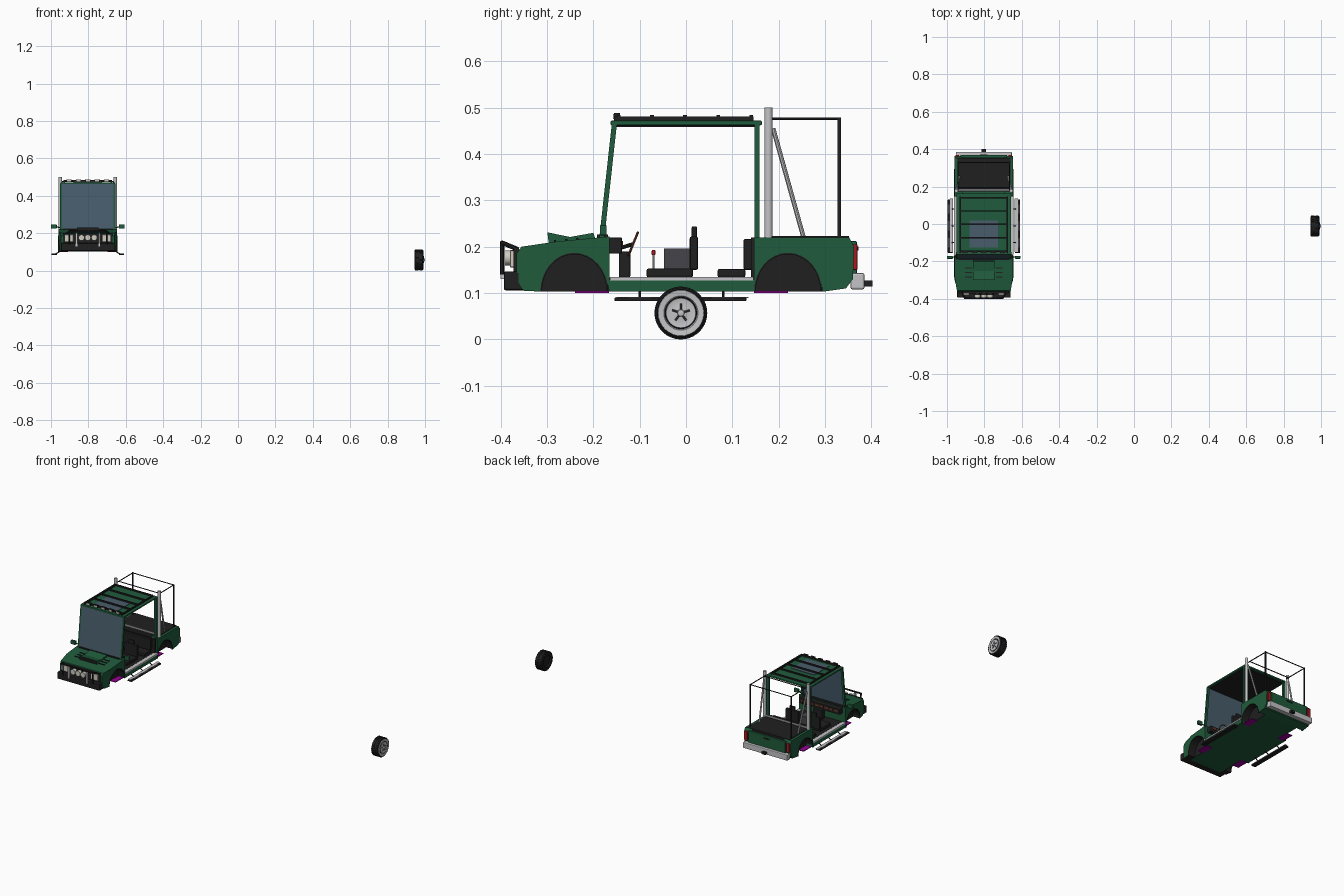
import bpy, bmesh
from math import sin, cos, pi, radians
from mathutils import Vector, Matrix

if "Cube" in bpy.data.objects:
    bpy.data.objects.remove(bpy.data.objects["Cube"])

CX = -0.803       # truck centre line
HW = 0.157        # half width of the body
SIDES = (("left", 1), ("right", -1))


def material(name, *rgb):
    m = bpy.data.materials.new(name)
    m.use_nodes = True
    m.diffuse_color = (*rgb, 1)
    bsdf = m.node_tree.nodes["Principled BSDF"]
    bsdf.inputs["Base Color"].default_value = (*rgb, 1)
    bsdf.inputs["Roughness"].default_value = 0.7
    return m


GREEN = material("green paint", 0.014, 0.105, 0.045)
BLACK = material("black trim", 0.014, 0.014, 0.015)
SILVER = material("silver metal", 0.55, 0.55, 0.57)
GLASS = material("tinted glass", 0.065, 0.11, 0.15)
RED = material("red lamp", 0.4, 0.01, 0.015)
BROWN = material("brown wood", 0.14, 0.04, 0.02)
GREY = material("dark grey", 0.06, 0.06, 0.068)
LAMP = material("pale lamp", 0.62, 0.6, 0.52)
PINK = material("magenta strip", 0.3, 0.0, 0.28)


def finish(name, bm, *mats, rule=None, smooth=False, at=CX):
    bmesh.ops.recalc_face_normals(bm, faces=bm.faces)
    if rule:
        for f in bm.faces:
            f.material_index = rule(f)
    me = bpy.data.meshes.new(name)
    bm.to_mesh(me)
    bm.free()
    for m in mats:
        me.materials.append(m)
    if smooth:
        me.polygons.foreach_set("use_smooth", [True] * len(me.polygons))
        me.set_sharp_from_angle(angle=radians(35))
    ob = bpy.data.objects.new(name, me)
    ob.location.x = at
    bpy.context.collection.objects.link(ob)
    return ob


def box(name, mat, x, y, z, bevel=0, at=CX):
    bm = bmesh.new()
    lo, hi = Vector((x[0], y[0], z[0])), Vector((x[1], y[1], z[1]))
    size = Matrix.Diagonal((*(hi - lo), 1))
    bmesh.ops.create_cube(bm, size=1, matrix=Matrix.Translation((lo + hi) / 2) @ size)
    if bevel:
        bmesh.ops.bevel(bm, geom=bm.edges[:], offset=bevel, segments=2, affect='EDGES', profile=0.5)
    return finish(name, bm, mat, at=at)


def pair(name, mat, x, y, z, bevel=0):
    for side, s in SIDES:
        box(f"{side}_{name}", mat, sorted((x[0] * s, x[1] * s)), y, z, bevel)


def prism(name, profile, x, *mats, rule=None, shape=None):
    """Extrude a (y, z) outline along x."""
    bm = bmesh.new()
    base = bm.faces.new([bm.verts.new((x[0], y, z)) for y, z in profile])
    new = bmesh.ops.extrude_face_region(bm, geom=[base])["geom"]
    for v in new:
        if isinstance(v, bmesh.types.BMVert):
            v.co.x = x[1]
    for v in bm.verts:
        if shape:
            shape(v)
    return finish(name, bm, *mats, rule=rule)


def rod(name, mat, a, b, r, sides=8, at=CX):
    a, b = Vector(a), Vector(b)
    turn = (b - a).to_track_quat('Z', 'Y').to_matrix().to_4x4()
    bm = bmesh.new()
    bmesh.ops.create_cone(bm, cap_ends=True, segments=sides, radius1=r, radius2=r,
                          depth=(b - a).length, matrix=Matrix.Translation((a + b) / 2) @ turn)
    return finish(name, bm, mat, smooth=True, at=at)


def taper(v):
    """Narrow the nose in plan."""
    if v.co.y < -0.28:
        v.co.x *= 1 - 1.1 * (-0.28 - v.co.y)


# Fenders with open wheel arches, and the core between them
def arch(cy, r, h):
    return [(cy + r * cos(pi * i / 16), 0.103 + h * sin(pi * i / 16)) for i in range(17)]


front = [(-0.31, 0.103), (-0.35, 0.105), (-0.366, 0.13), (-0.366, 0.185), (-0.355, 0.2),
         (-0.28, 0.211), (-0.165, 0.222), (-0.165, 0.103)]
rear = [(0.147, 0.103), (0.147, 0.22), (0.352, 0.22), (0.363, 0.2), (0.36, 0.13),
        (0.345, 0.11), (0.295, 0.103)]
for name, outline, cy in (("front", front, -0.241), ("rear", rear, 0.22)):
    curve = arch(cy, 0.073, 0.084)

    def liner(f, cy=cy):
        c = f.calc_center_median() - Vector((0, cy, 0.103))
        return int(abs(f.normal.x) < 0.5 and Vector((c.y, c.z)).length < 0.09 and f.normal.z < 0.3)
    for side, s in SIDES:
        prism(f"{side}_{name}_fender", outline + curve[1:-1], (0.11 * s, HW * s),
              GREEN, BLACK, rule=liner, shape=taper)
        # arch lip
        lip = curve + [(cy + (y - cy) * 0.96, 0.103 + (z - 0.103) * 0.96) for y, z in curve[::-1]]
        prism(f"{side}_{name}_arch_lip", lip, (0.15 * s, 0.159 * s), BLACK, shape=taper)
    top = 0.2 if name == "rear" else 1
    prism(f"{name}_core", [(y, min(z, top)) for y, z in outline], (-0.112, 0.112), GREEN, BLACK,
          rule=lambda f: int(abs(f.normal.x) > 0.5), shape=taper)

# Load bed
box("bed_cover", BLACK, (-0.142, 0.142), (0.18, 0.352), (0.198, 0.223))
box("tailgate", GREEN, (-0.125, 0.125), (0.355, 0.369), (0.14, 0.212), 0.003)
box("tailgate_handle", BLACK, (-0.02, 0.02), (0.368, 0.372), (0.192, 0.2))
pair("tail_lamp", RED, (0.132, 0.152), (0.352, 0.37), (0.15, 0.205), 0.002)
box("rear_bumper", SILVER, (-0.15, 0.15), (0.355, 0.385), (0.108, 0.143), 0.004)
box("tow_hitch", BLACK, (-0.013, 0.013), (0.37, 0.402), (0.114, 0.127))

# Cab tub and sills
box("cab_floor", GREEN, (-HW, HW), (-0.166, 0.148), (0.103, 0.128))
box("floor_mat", BLACK, (-0.135, 0.135), (-0.165, 0.147), (0.128, 0.134))
pair("sill_plate", SILVER, (0.137, 0.16), (-0.164, 0.146), (0.127, 0.135))
box("cab_back_wall", BLACK, (-0.145, 0.145), (0.14, 0.147), (0.13, 0.22))
for y in ((-0.24, -0.166), (0.147, 0.22)):
    pair(f"under_strip_{y[0]}", PINK, (0.105, 0.145), y, (0.1, 0.104))

# Side steps
pair("step", BLACK, (0.166, 0.193), (-0.154, 0.13), (0.083, 0.09), 0.001)
pair("step_tread", SILVER, (0.165, 0.182), (-0.15, 0.135), (0.089, 0.092))
for y in (-0.1, -0.01, 0.08):
    pair(f"step_pad_{y}", GREY, (0.182, 0.194), (y - 0.025, y + 0.025), (0.089, 0.092))
    for side, s in SIDES:
        rod(f"{side}_step_bracket", BLACK, (0.14 * s, y, 0.108), (0.175 * s, y, 0.087), 0.003, 6)

# Nose: grille, lamps, bumper and guard bar
box("grille", BLACK, (-0.132, 0.132), (-0.372, -0.36), (0.13, 0.198))
pair("headlamp", LAMP, (0.077, 0.122), (-0.38, -0.368), (0.155, 0.192), 0.003)
for i in (-1, 0, 1):
    rod("driving_lamp", LAMP, (i * 0.034, -0.398, 0.176), (i * 0.034, -0.378, 0.176), 0.016, 16)
    rod("driving_lamp_back", BLACK, (i * 0.034, -0.379, 0.176), (i * 0.034, -0.37, 0.176), 0.017, 16)
box("front_bumper", BLACK, (-0.143, 0.143), (-0.393, -0.345), (0.106, 0.147), 0.004)
pair("guard_upright", SILVER, (0.056, 0.066), (-0.4, -0.39), (0.13, 0.202))
rod("guard_bar", BLACK, (-0.1, -0.397, 0.208), (0.1, -0.397, 0.208), 0.005)
for side, s in SIDES:
    rod(f"{side}_guard_stay", BLACK, (0.1 * s, -0.398, 0.209), (0.12 * s, -0.364, 0.195), 0.005)
    rod(f"{side}_guard_leg", BLACK, (0.1 * s, -0.397, 0.208), (0.1 * s, -0.397, 0.14), 0.004)

# Bonnet scoop and louvres
prism("bonnet_scoop", [(-0.296, 0.205), (-0.299, 0.231), (-0.25, 0.221), (-0.2, 0.23), (-0.195, 0.215)],
      (-0.058, 0.058), GREEN, BLACK, rule=lambda f: int(f.normal.y < -0.8))
for i in range(3):
    y = -0.285 + i * 0.024
    pair(f"louvre_{i}", BLACK, (0.064, 0.1), (y, y + 0.005), (0.207 + i * 0.002, 0.2145 + i * 0.002))
box("wiper_cowl", BLACK, (-0.135, 0.135), (-0.192, -0.168), (0.218, 0.226))

# Windscreen, pillars and mirrors
def slant(w, z0=0.22, z1=0.466):
    ya, yb = (-0.187 + (z - 0.22) * 0.11 for z in (z0, z1))
    return [(ya, z0), (ya + w, z0), (yb + w, z1), (yb, z1)]


prism("windscreen", slant(0.004), (-0.138, 0.138), GLASS)
for side, s in SIDES:
    prism(f"{side}_front_pillar", slant(0.011), (0.135 * s, 0.148 * s), GREEN)
    rod(f"{side}_mirror_arm", BLACK, (0.14 * s, -0.176, 0.228), (0.17 * s, -0.176, 0.234), 0.003, 6)
pair("rear_pillar", GREEN, (0.133, 0.147), (0.148, 0.159), (0.215, 0.465))
pair("mirror", GREEN, (0.166, 0.197), (-0.186, -0.171), (0.224, 0.247), 0.003)

# Roof and roof rack
box("roof", GREEN, (-0.146, 0.146), (-0.163, 0.164), (0.462, 0.472), 0.003)
box("headliner", BLACK, (-0.135, 0.135), (-0.15, 0.15), (0.458, 0.463))
box("sunroof", GLASS, (-0.077, 0.077), (-0.125, 0.02), (0.47, 0.475))
pair("roof_rail", BLACK, (0.122, 0.129), (-0.155, 0.146), (0.471, 0.481))
for i in range(5):
    y = -0.145 + i * 0.0715
    box("roof_slat", BLACK, (-0.129, 0.129), (y - 0.004, y + 0.004), (0.476, 0.484))
    x = -0.1 + i * 0.05
    box("roof_lamp", BLACK, (x - 0.014, x + 0.014), (-0.155, -0.142), (0.474, 0.488))
    box("roof_lamp_lens", LAMP, (x - 0.011, x + 0.011), (-0.158, -0.154), (0.476, 0.486))

# Roll bar and cargo frame
rod("roll_bar_cross", SILVER, (-0.145, 0.18, 0.23), (0.145, 0.18, 0.23), 0.006)
for side, s in SIDES:
    rod(f"{side}_roll_post", SILVER, (0.147 * s, 0.178, 0.2), (0.147 * s, 0.178, 0.5), 0.009, 16)
    rod(f"{side}_roll_brace", SILVER, (0.145 * s, 0.188, 0.455), (0.13 * s, 0.255, 0.215), 0.005)
    rod(f"{side}_frame_rail", BLACK, (0.138 * s, 0.18, 0.476), (0.138 * s, 0.333, 0.476), 0.003, 6)
pair("frame_post", BLACK, (0.135, 0.142), (0.327, 0.334), (0.215, 0.479))
for y in (0.195, 0.33):
    rod("frame_cross", BLACK, (-0.138, y, 0.476), (0.138, y, 0.476), 0.003, 6)

# Seats, dashboard and controls
pair("seat_cushion", BLACK, (0.03, 0.115), (-0.085, 0.015), (0.134, 0.153), 0.004)
pair("seat_back", BLACK, (0.03, 0.115), (0.008, 0.026), (0.15, 0.222), 0.004)
pair("headrest", BLACK, (0.055, 0.09), (0.012, 0.024), (0.218, 0.244), 0.003)
box("console_box", GREY, (-0.026, 0.026), (-0.047, 0.01), (0.134, 0.196))
box("rear_cushion", BLACK, (-0.125, 0.125), (0.068, 0.128), (0.134, 0.152), 0.004)
box("rear_backrest", BLACK, (-0.125, 0.125), (0.124, 0.143), (0.15, 0.217), 0.004)
box("dashboard", BLACK, (-0.137, 0.137), (-0.168, -0.138), (0.185, 0.22), 0.003)
box("dash_stack", BLACK, (-0.03, 0.03), (-0.145, -0.12), (0.134, 0.19), 0.003)
for i in range(8):
    x = -0.112 + i * 0.032
    box("dash_trim", BROWN, (x - 0.011, x + 0.011), (-0.139, -0.136), (0.2, 0.212))
rod("steering_column", BLACK, (0.07, -0.145, 0.196), (0.07, -0.114, 0.206), 0.004)
bpy.ops.mesh.primitive_torus_add(major_radius=0.026, minor_radius=0.003, major_segments=24,
                                 minor_segments=6, location=(CX + 0.07, -0.114, 0.206),
                                 rotation=(radians(68), 0, 0))
wheel_rim = bpy.context.object
wheel_rim.name = "steering_wheel"
wheel_rim.data.materials.append(BROWN)
rod("gear_lever", SILVER, (0, -0.07, 0.134), (0, -0.07, 0.185), 0.002, 6)
box("gear_knob", RED, (-0.004, 0.004), (-0.074, -0.066), (0.182, 0.193), 0.002)

# Separate road wheel, turned about the x axis
WX, WY, WZ, R = 0.968, -0.011, 0.057, 0.057


def lathe(name, profile, mat, n=32):
    bm = bmesh.new()
    rings = [[bm.verts.new((x, WY + r * cos(2 * pi * i / n), WZ + r * sin(2 * pi * i / n)))
              for i in range(n)] for x, r in profile]
    for a, b in zip(rings, rings[1:]):
        for i in range(n):
            bm.faces.new((a[i], a[i - 1], b[i - 1], b[i]))
    bm.faces.new(rings[0])
    bm.faces.new(rings[-1])
    return finish(name, bm, mat, smooth=True, at=WX)


lathe("tyre", [(-0.018, 0.03), (-0.025, 0.036), (-0.025, 0.05), (-0.02, 0.055), (0.018, 0.055),
               (0.023, 0.051), (0.021, 0.048), (0.014, 0.03)], BLACK)
lathe("rim_ring", [(0.014, 0.034), (0.023, 0.037), (0.0245, 0.049), (0.02, 0.05), (0.012, 0.04)], SILVER)
lathe("rim_gap", [(0.012, 0.034), (0.0235, 0.0345), (0.0238, 0.0335), (0.012, 0.033)], BLACK)
lathe("rim_disc", [(0.01, 0.033), (0.0242, 0.032), (0.0215, 0.02), (0.024, 0.012), (0.024, 0.009)], SILVER)
lathe("hub_cap", [(0.02, 0.008), (0.031, 0.007), (0.032, 0.004)], SILVER)
for i in range(5):
    a = 2 * pi * i / 5 + 0.3
    rod("spoke", GREY, (0.024, WY + 0.007 * cos(a), WZ + 0.007 * sin(a)),
        (0.024, WY + 0.02 * cos(a), WZ + 0.02 * sin(a)), 0.0022, 6, WX)
for i in range(28):
    for row in (-1, 1):
        block = box("tread_block", BLACK, (-0.009, 0.009), (-0.004, 0.004), (R - 0.006, R - 0.0002),
                    at=WX + row * 0.0115 - 0.001)
        block.location.yz = WY, WZ
        block.rotation_euler.x = 2 * pi * (i + row * 0.25) / 28
